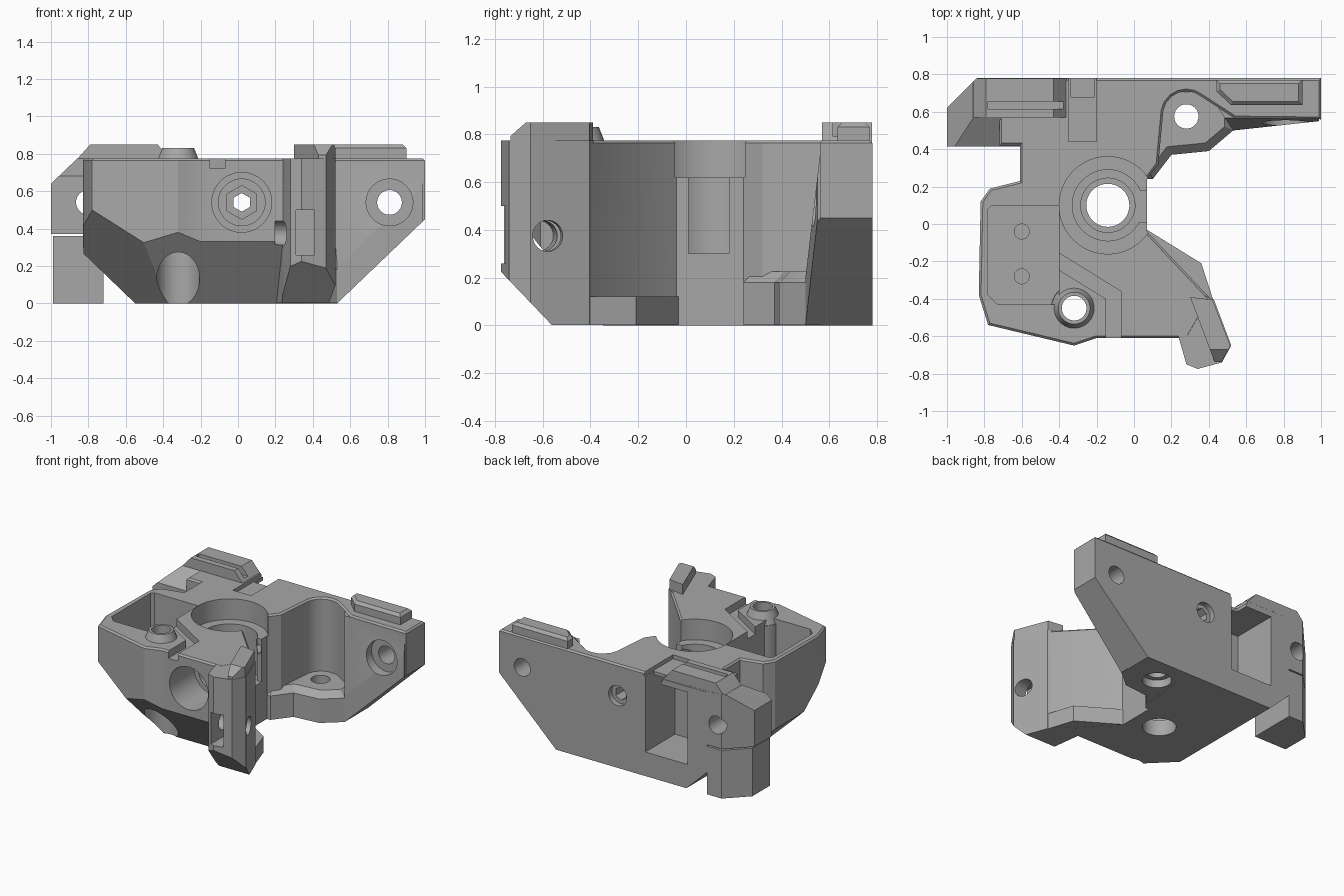
import bpy, bmesh, math
from mathutils import Vector, Matrix

cube = bpy.data.objects.get("Cube")
if cube:
    bpy.data.objects.remove(cube)

grey = bpy.data.materials.new("plain grey")
grey.use_nodes = True
colour = (0.39, 0.39, 0.39, 1)
grey.diffuse_color = colour
grey.node_tree.nodes["Principled BSDF"].inputs["Base Color"].default_value = colour


def finish(name, bm):
    bmesh.ops.recalc_face_normals(bm, faces=bm.faces[:])
    mesh = bpy.data.meshes.new(name)
    bm.to_mesh(mesh)
    bm.free()
    mesh.materials.append(grey)
    obj = bpy.data.objects.new(name, mesh)
    bpy.context.collection.objects.link(obj)
    return obj


def prism(name, outline, low, high, axis="z", planes=(), rim=0):
    """Extrude an outline along z or y, bevel its top rim, slice by planes."""
    bm = bmesh.new()
    place = (lambda a, b, c: (a, b, c)) if axis == "z" else (lambda a, b, c: (a, c, b))
    face = bm.faces.new([bm.verts.new(place(a, b, low)) for a, b in outline])
    extruded = bmesh.ops.extrude_face_region(bm, geom=[face])["geom"]
    tops = [v for v in extruded if isinstance(v, bmesh.types.BMVert)]
    bmesh.ops.translate(bm, verts=tops, vec=place(0, 0, high - low))
    bmesh.ops.recalc_face_normals(bm, faces=bm.faces[:])
    if rim:
        edges = [e for e in bm.edges if all(v in tops for v in e.verts)]
        bmesh.ops.bevel(bm, geom=edges, offset=rim, segments=1, affect="EDGES")
    for point, normal in planes:
        cut = bmesh.ops.bisect_plane(bm, geom=bm.verts[:] + bm.edges[:] + bm.faces[:],
                                     plane_co=point, plane_no=normal, clear_outer=True)
        edges = [e for e in cut["geom_cut"] if isinstance(e, bmesh.types.BMEdge)]
        bmesh.ops.holes_fill(bm, edges=edges)
    return finish(name, bm)


def box(name, x, y, z):
    return prism(name, [(x[0], y[0]), (x[1], y[0]), (x[1], y[1]), (x[0], y[1])], *z)


def rod(name, start, end, r1, r2=None, sides=48):
    start, end = Vector(start), Vector(end)
    bm = bmesh.new()
    turn = (end - start).to_track_quat("Z", "Y").to_matrix().to_4x4()
    bmesh.ops.create_cone(bm, cap_ends=True, segments=sides, radius1=r1,
                          radius2=r1 if r2 is None else r2, depth=(end - start).length,
                          matrix=Matrix.Translation((start + end) / 2) @ turn)
    return finish(name, bm)


def combine(target, other, operation="DIFFERENCE"):
    mod = target.modifiers.new("combine", "BOOLEAN")
    mod.operation, mod.solver, mod.object = operation, "EXACT", other
    bpy.context.view_layer.objects.active = target
    bpy.ops.object.modifier_apply(modifier=mod.name)
    bpy.data.objects.remove(other)


# Main body with back plate, sloped underneath at both ends and the front
right_slope = ((0.53, 0, 0), (0.45, 0, -0.47))
pocket_arc = [(0.28 + 0.125 * math.cos(a), 0.585 + 0.125 * math.sin(a))
              for a in (math.radians(d) for d in range(170, 49, -20))]
body = prism("main_bracket", [
    (-0.72, 0.42), (-0.61, 0.42), (-0.61, 0.23), (-0.77, 0.19), (-0.82, 0.12), (-0.83, -0.38),
    (-0.78, -0.54), (-0.32, -0.65), (-0.2, -0.61), (0.29, -0.61), (0.41, -0.4),
    (0.07, -0.04), (0.07, 0.24), (0.13, 0.32)] + pocket_arc + [
    (0.54, 0.565), (1, 0.56), (1, 0.78), (-0.72, 0.78)],
    0, 0.775, rim=0.012, planes=[
        right_slope,
        ((-0.55, 0, 0), (-0.27, 0, -0.28)),
        ((0, -0.61, 0.33), (0, -1.25, -1)),
        ((-0.78, -0.54, 0.5), (-1, -1, -1.2))])

# Front arm, base ledge behind it, pocket shelf, plate brace, left end of the plate
arm = prism("arm", [(0.24, -0.61), (0.28, -0.75), (0.34, -0.775), (0.47, -0.74), (0.52, -0.65),
                    (0.428, -0.405), (0.2, -0.3)], 0.001, 0.774,
            planes=[((0, -0.56, 0), (0, -0.23, -0.22))])
ledge = prism("base_ledge", [(0.03, -0.04), (0.2, -0.33), (0.425, -0.41), (0.36, -0.21),
                             (0.068, -0.03)], 0.001, 0.12)
shelf = prism("shelf", [(0, 0.24), (0.1, 0.24), (0.2, 0.37), (0.4, 0.39), (0.53, 0.5),
                        (0.53, 0.75), (0, 0.75)], 0.001, 0.225,
              planes=[right_slope], rim=0.045)
brace = prism("plate_brace", [(0.45, 0.62), (0.53, 0.5), (0.99, 0.55), (0.99, 0.62)],
              0.002, 0.76, planes=[right_slope, ((0, 0.5, 0.2), (0, -0.55, 0.065))])
wing = prism("wing", [(-1, 0.37), (-1, 0.64), (-0.86, 0.774), (-0.58, 0.774), (-0.58, 0.37)],
             0.415, 0.779, axis="y", planes=[
                 ((-1, 0.62, 0), (-1, 1, 0)), ((0, 0.56, 0.77), (0, -0.09, 0.145))])

# Raised rails on the top
left_rail = prism("left_rail", [(-0.87, 0.76), (-0.79, 0.85), (-0.43, 0.85), (-0.35, 0.76)],
                  0.57, 0.778, axis="y", planes=[((-1, 0.62, 0), (-1, 1, 0))])
combine(left_rail, box("groove", (-0.78, -0.3), (0.615, 0.655), (0.79, 0.9)))
right_rail = prism("right_rail", [(0.44, 0.77), (0.44, 0.71), (0.52, 0.635), (0.9, 0.635),
                                  (0.9, 0.77)], 0.76, 0.85, rim=0.02)
arm_rail = prism("arm_rail", [(0.3, -0.39), (0.42, -0.405), (0.515, -0.65), (0.47, -0.735),
                              (0.43, -0.735)], 0.76, 0.85,
                 planes=[((0, -0.67, 0.85), (0, -0.08, 0.09))])
for part in (arm, ledge, shelf, brace, wing, left_rail, right_rail, arm_rail):
    combine(body, part, "UNION")

# Front left tray and the step beside it
combine(body, prism("tray", [(-0.78, -0.38), (-0.73, -0.43), (-0.4, -0.43), (-0.4, 0.1),
                             (-0.76, 0.1), (-0.78, 0.08)], 0.48, 0.9))
combine(body, prism("step", [(-0.41, -0.15), (-0.07, -0.36), (-0.07, -0.7), (-0.15, -0.7),
                             (-0.15, -0.4), (-0.41, -0.24)], 0.72, 0.9))
for y in (-0.04, -0.28):
    combine(body, rod("tray_hole", (-0.6, y, 0.3), (-0.6, y, 0.6), 0.04))

# Bolt boss
boss = rod("boss", (-0.32, -0.45, 0.4), (-0.32, -0.45, 0.74), 0.125)
combine(boss, rod("boss_top", (-0.32, -0.45, 0.73), (-0.32, -0.45, 0.83), 0.125, 0.085), "UNION")
combine(body, boss, "UNION")
combine(body, rod("boss_hole", (-0.32, -0.45, -0.1), (-0.32, -0.45, 0.9), 0.066))
combine(body, rod("boss_recess", (-0.32, -0.45, -0.1), (-0.32, -0.45, 0.3), 0.115))

# Stepped main bore with its side opening
for r, z in ((0.26, 0.62), (0.19, 0.3), (0.145, 0.12), (0.115, -0.1)):
    combine(body, rod("bore", (-0.14, 0.1, z), (-0.14, 0.1, 0.9), r, sides=64))
combine(body, box("side_opening", (-0.05, 0.2), (0.01, 0.18), (0.3, 0.64)))

# Pocket hole
combine(body, rod("pocket_hole", (0.28, 0.575, -0.1), (0.28, 0.575, 0.4), 0.065))
combine(body, rod("pocket_recess", (0.28, 0.575, -0.1), (0.28, 0.575, 0.06), 0.1))

# Back window, with a slot above that opens into it at the back
combine(body, box("window", (-0.56, -0.21), (0.43, 0.9), (0.18, 0.72)))
combine(body, box("slot", (-0.35, -0.2), (0.44, 0.9), (0.745, 0.9)))
combine(body, box("slot_opening", (-0.34, -0.21), (0.68, 0.9), (0.6, 0.9)))

# Clamp screw from the front, with a round recess at the back
combine(body, rod("screw_recess", (0.02, -0.8, 0.54), (0.02, -0.32, 0.54), 0.16))
combine(body, rod("screw_step", (0.02, -0.4, 0.54), (0.02, -0.28, 0.54), 0.125))
combine(body, rod("screw_seat", (0.02, -0.4, 0.54), (0.02, -0.22, 0.54), 0.09, sides=6))
combine(body, rod("screw_hole", (0.02, -0.4, 0.54), (0.02, 0.9, 0.54), 0.05, sides=6))
combine(body, rod("back_recess", (0.02, 0.74, 0.54), (0.02, 0.9, 0.54), 0.075))

# Mounting holes through both ends of the plate
for x in (-0.8, 0.81):
    combine(body, rod("mount_hole", (x, 0.3, 0.54), (x, 0.9, 0.54), 0.066))
combine(body, rod("mount_recess", (0.81, 0.4, 0.54), (0.81, 0.6, 0.54), 0.125))

# Cross hole and nut slot in the arm
combine(body, rod("arm_hole", (0.2, -0.62, 0.375), (0.7, -0.55, 0.375), 0.065))
combine(body, box("nut_slot", (0.31, 0.41), (-0.9, -0.52), (0.26, 0.5)))

# Loose foot under the left end
foot = prism("foot_block", [(-0.72, 0.42), (-0.72, 0.78), (-0.84, 0.78), (-0.99, 0.63),
                            (-0.99, 0.42)], 0, 0.36)

bpy.ops.object.select_all(action="DESELECT")
for obj in (body, foot):
    obj.select_set(True)
bpy.context.view_layer.objects.active = body
bpy.ops.object.shade_smooth_by_angle(angle=math.radians(25))
